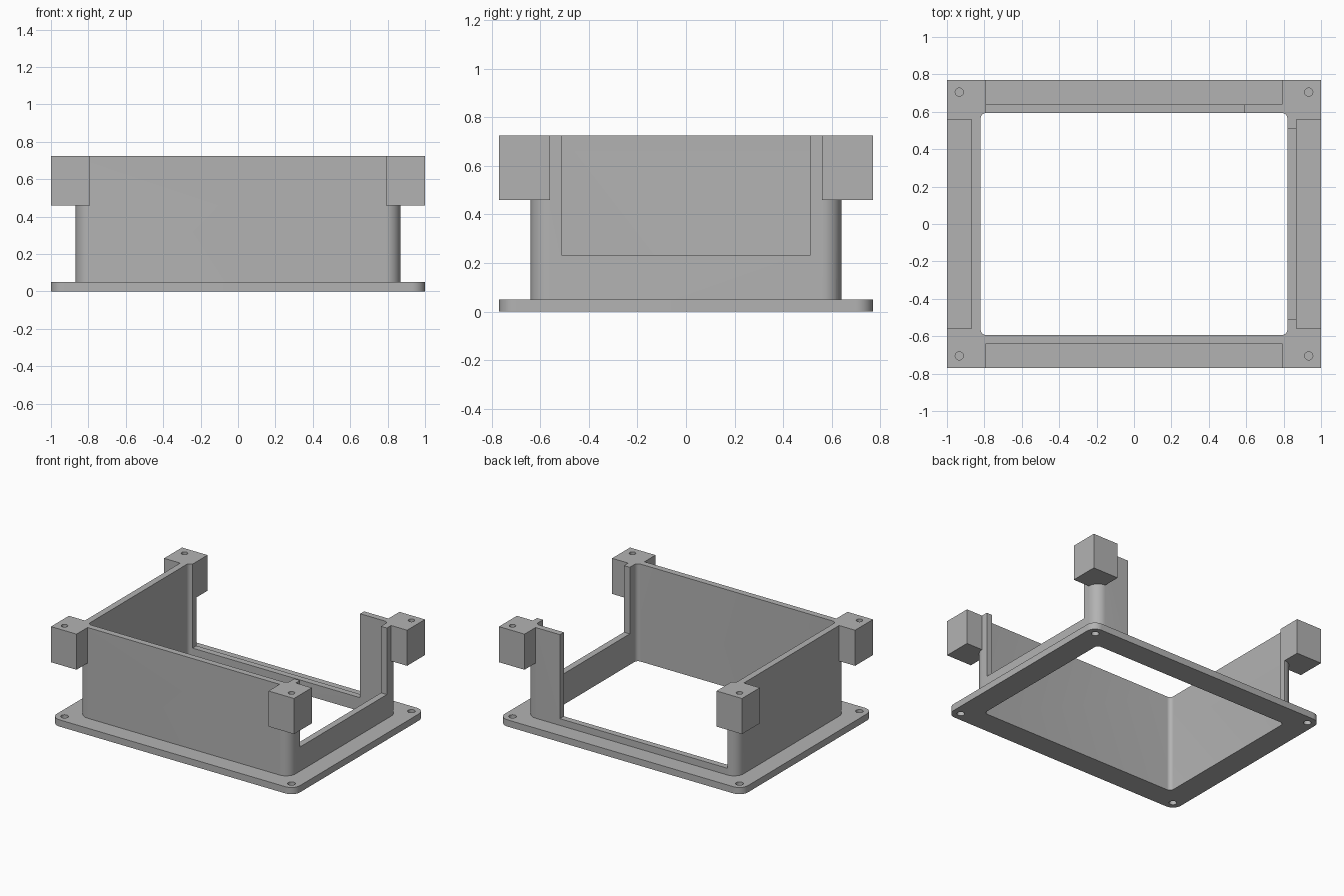
import bpy, bmesh, math

cube = bpy.data.objects.get("Cube")
if cube:
    bpy.data.objects.remove(cube, do_unlink=True)

grey = bpy.data.materials.new("plain_grey")
grey.use_nodes = True
COLOUR = (0.45, 0.45, 0.45, 1)
grey.diffuse_color = COLOUR
grey.node_tree.nodes["Principled BSDF"].inputs["Base Color"].default_value = COLOUR

TOP = 0.725
FLANGE_TOP = 0.05


def prism(name, points, z0, z1):
    """Extrude a flat outline from z0 up to z1."""
    bm = bmesh.new()
    face = bm.faces.new([bm.verts.new((x, y, z0)) for x, y in points])
    moved = bmesh.ops.extrude_face_region(bm, geom=[face])["geom"]
    verts = [v for v in moved if isinstance(v, bmesh.types.BMVert)]
    bmesh.ops.translate(bm, verts=verts, vec=(0, 0, z1 - z0))
    bmesh.ops.recalc_face_normals(bm, faces=bm.faces)
    mesh = bpy.data.meshes.new(name)
    bm.to_mesh(mesh)
    bm.free()
    mesh.materials.append(grey)
    obj = bpy.data.objects.new(name, mesh)
    bpy.context.collection.objects.link(obj)
    return obj


def rounded_rect(hx, hy, radius, steps=10):
    points = []
    for i, (sx, sy) in enumerate([(1, 1), (-1, 1), (-1, -1), (1, -1)]):
        for k in range(steps + 1):
            a = math.pi / 2 * (i + k / steps)
            points.append((sx * (hx - radius) + radius * math.cos(a),
                           sy * (hy - radius) + radius * math.sin(a)))
    return points


def box(x0, x1, y0, y1):
    return [(x0, y0), (x1, y0), (x1, y1), (x0, y1)]


def circle(cx, cy, radius, steps=32):
    return [(cx + radius * math.cos(math.tau * k / steps),
             cy + radius * math.sin(math.tau * k / steps)) for k in range(steps)]


def combine(target, other, operation):
    """Apply a boolean and remove the helper solid."""
    other.hide_render = True
    mod = target.modifiers.new(operation, 'BOOLEAN')
    mod.operation = operation
    mod.solver = 'EXACT'
    mod.object = other
    with bpy.context.temp_override(object=target, active_object=target):
        bpy.ops.object.modifier_apply(modifier=mod.name)
    bpy.data.objects.remove(other, do_unlink=True)


corners = [(sx, sy) for sx in (-1, 1) for sy in (-1, 1)]

# Base flange and upright wall block
frame = prism("mounting_frame", rounded_rect(1, 0.77, 0.07), 0, FLANGE_TOP)
combine(frame, prism("walls", rounded_rect(0.868, 0.64, 0.078), 0.02, TOP), 'UNION')

# Corner screw blocks
for sx, sy in corners:
    xs = sorted((sx * 0.79, sx))
    ys = sorted((sy * 0.56, sy * 0.77))
    combine(frame, prism("corner_block", box(*xs, *ys), 0.46, TOP), 'UNION')

# Open middle
combine(frame, prism("opening", rounded_rect(0.82, 0.594, 0.03), -0.1, 1), 'DIFFERENCE')

# Side notch and back notch
combine(frame, prism("side_notch", box(0.7, 0.95, -0.51, 0.51), 0.23, 1), 'DIFFERENCE')
combine(frame, prism("back_notch", box(-0.79, 0.59, 0.5, 0.72), 0.1, 1), 'DIFFERENCE')

# Through holes in the flange, blind holes in the blocks
for sx, sy in corners:
    x, y = sx * 0.934, sy * 0.705
    combine(frame, prism("flange_hole", circle(x, y, 0.026), -0.1, 0.2), 'DIFFERENCE')
    combine(frame, prism("block_hole", circle(x, y, 0.022), 0.53, 1), 'DIFFERENCE')

# Smooth the rounded corners, keep edges crisp
bpy.ops.object.select_all(action='DESELECT')
frame.select_set(True)
bpy.context.view_layer.objects.active = frame
bpy.ops.object.shade_smooth_by_angle(angle=math.radians(30))
